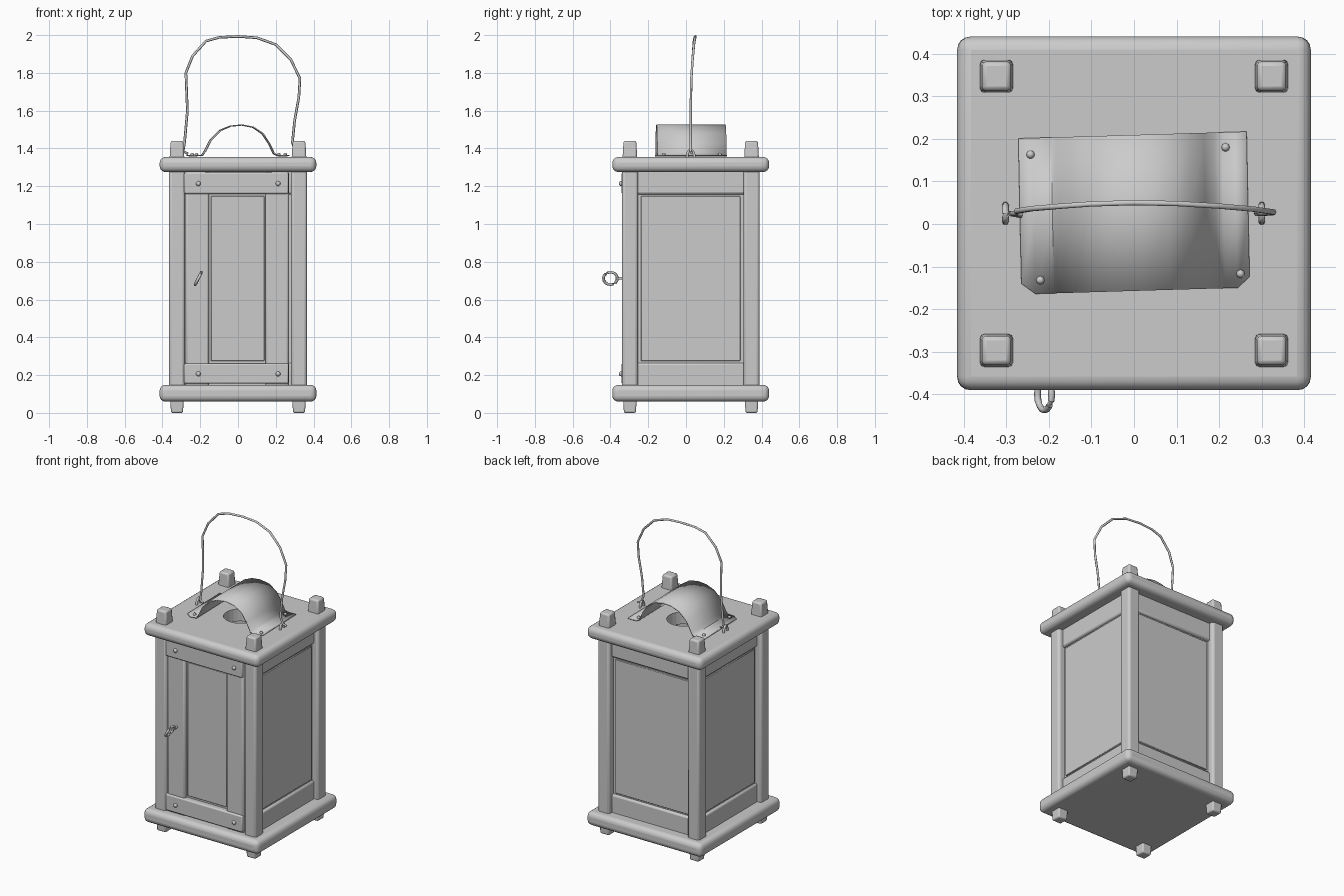
import bpy, bmesh, math
from mathutils import Vector, Matrix

if "Cube" in bpy.data.objects:
    bpy.data.objects.remove(bpy.data.objects["Cube"])

CY = 0.025          # centre of the lantern body in y
grey = bpy.data.materials.new("grey")
grey.diffuse_color = (0.6, 0.6, 0.6, 1)
grey.use_nodes = True
grey.node_tree.nodes["Principled BSDF"].inputs["Base Color"].default_value = grey.diffuse_color


def finish(name, bm, bevel=0, segments=2, smooth=True, angle=40):
    bmesh.ops.recalc_face_normals(bm, faces=bm.faces)
    me = bpy.data.meshes.new(name)
    bm.to_mesh(me)
    bm.free()
    ob = bpy.data.objects.new(name, me)
    bpy.context.collection.objects.link(ob)
    me.materials.append(grey)
    if bevel:
        m = ob.modifiers.new("rounding", 'BEVEL')
        m.width, m.segments = bevel, segments
        m.limit_method = 'ANGLE'
    if smooth:
        bpy.ops.object.select_all(action='DESELECT')
        ob.select_set(True)
        bpy.context.view_layer.objects.active = ob
        bpy.ops.object.shade_smooth_by_angle(angle=math.radians(angle))
    return ob


def box(name, x, y, z, bevel=0.01, segments=2, taper=None):
    """Box from (min, max) ranges; taper shrinks the (bottom, top) ends."""
    bm = bmesh.new()
    bmesh.ops.create_cube(bm, size=1)
    for v in bm.verts:
        s = 1
        if taper:
            s = taper[1] if v.co.z > 0 else taper[0]
        v.co = [(a + b) / 2 + c * k * (b - a) for (a, b), c, k in zip((x, y, z), v.co, (s, s, 1))]
    return finish(name, bm, bevel, segments)


def tube(name, points, radius, sides=6, closed=False):
    """Round wire swept along a list of points."""
    pts = [Vector(p) for p in points]
    n = len(pts)
    bm = bmesh.new()
    rings = []
    for i, p in enumerate(pts):
        a = pts[i - 1] if (i or closed) else p
        b = pts[(i + 1) % n] if (i < n - 1 or closed) else p
        t = (b - a).normalized()
        ref = Vector((0, 1, 0)) if abs(t.y) < 0.9 else Vector((0, 0, 1))
        u = t.cross(ref).normalized()
        w = t.cross(u)
        rings.append([bm.verts.new(p + radius * (math.cos(k * math.tau / sides) * u + math.sin(k * math.tau / sides) * w))
                      for k in range(sides)])
    for i in range(n if closed else n - 1):
        r, q = rings[i], rings[(i + 1) % n]
        for k in range(sides):
            j = (k + 1) % sides
            bm.faces.new((r[k], r[j], q[j], q[k]))
    if not closed:
        bm.faces.new(rings[0])
        bm.faces.new(rings[-1])
    return finish(name, bm, angle=70)


def stud(name, loc, radius=0.013):
    bm = bmesh.new()
    bmesh.ops.create_uvsphere(bm, u_segments=8, v_segments=6, radius=radius,
                              matrix=Matrix.Translation(loc))
    return finish(name, bm, angle=70)


# Base and roof boards with rounded rims
box("base_board", (-0.415, 0.415), (CY - 0.415, CY + 0.415), (0.06, 0.148), 0.03, 4)
roof = box("roof_board", (-0.415, 0.415), (CY - 0.415, CY + 0.415), (1.275, 1.355), 0.032, 4)

# Smoke hole through the roof
bm = bmesh.new()
bmesh.ops.create_cone(bm, cap_ends=True, segments=24, radius1=0.1, radius2=0.1, depth=0.4,
                      matrix=Matrix.Translation((0, CY, 1.32)))
cutter = finish("smoke_hole_cutter", bm, smooth=False)
cutter.hide_render = True
cutter.hide_viewport = True
cut = roof.modifiers.new("smoke_hole", 'BOOLEAN')
cut.operation, cut.object, cut.solver = 'DIFFERENCE', cutter, 'EXACT'

# Corner posts, with tapered ends sticking through both boards
for sx in (-1, 1):
    for sy in (-1, 1):
        px, py = 0.323 * sx, CY + 0.322 * sy
        h = 0.042
        box("corner_post", (px - h, px + h), (py - h, py + h), (0.12, 1.30), 0.015, 3)
        box("post_top", (px - 0.04, px + 0.04), (py - 0.04, py + 0.04), (1.33, 1.44), 0.01, 2, (1, 0.84))
        box("post_foot", (px - 0.037, px + 0.037), (py - 0.037, py + 0.037), (0.0, 0.10), 0.008, 2, (0.86, 1))

# Side and back walls: rails, thin stiles and panes
for name, angle in (("right", 90), ("back", 180), ("left", 270)):
    turn = Matrix.Translation((0, CY, 0)) @ Matrix.Rotation(math.radians(angle), 4, 'Z')
    parts = [
        box(name + "_lower_rail", (-0.29, 0.29), (-0.335, -0.29), (0.13, 0.265), 0.012),
        box(name + "_upper_rail", (-0.29, 0.29), (-0.335, -0.29), (1.157, 1.29), 0.012),
        box(name + "_pane", (-0.264, 0.264), (-0.328, -0.318), (0.275, 1.148), 0.003, 1),
        box(name + "_pane_backing", (-0.285, 0.285), (-0.32, -0.305), (0.25, 1.17), 0),
    ]
    for ob in parts:
        ob.matrix_world = turn

# Front door: stiles between rails, with a narrow pane
for n, z in (("lower", (0.155, 0.262)), ("upper", (1.16, 1.272))):
    box("door_%s_rail" % n, (-0.285, 0.268), (-0.342, -0.285), z, 0.008)
    for x in (-0.21, 0.212):
        stud("door_stud", (x, -0.343, sum(z) / 2 - 0.002))
box("door_left_stile", (-0.278, -0.153), (-0.33, -0.285), (0.14, 1.28), 0.012)
box("door_right_stile", (0.145, 0.27), (-0.33, -0.285), (0.14, 1.28), 0.012)
box("door_pane", (-0.144, 0.14), (-0.315, -0.305), (0.275, 1.148), 0.003, 1)
box("door_pane_backing", (-0.16, 0.155), (-0.307, -0.293), (0.25, 1.17), 0)

# Ring pull on the door
d = Vector((0.45, 0, 0.89))
c = Vector((-0.21, -0.40, 0.712))
tube("door_ring", [c + 0.037 * (math.cos(a) * d + math.sin(a) * Vector((0, 1, 0)))
                   for a in [k * math.tau / 16 for k in range(16)]], 0.008, closed=True)
tube("ring_staple", [(-0.21, -0.372, 0.712), (-0.21, -0.32, 0.712)], 0.008)

# Bent sheet heat shield over the smoke hole, slightly askew
profile = [(-0.268, 1.362), (-0.235, 1.361), (-0.19, 1.364), (-0.175, 1.385), (-0.145, 1.445),
           (-0.095, 1.495), (-0.04, 1.518), (0.02, 1.524), (0.08, 1.512), (0.13, 1.478),
           (0.165, 1.425), (0.19, 1.372), (0.21, 1.362), (0.24, 1.361), (0.268, 1.362)]
bm = bmesh.new()
last = len(profile) - 1
rows = []
for i, (x, z) in enumerate(profile):
    inset = 0.025 if i in (0, last) else 0      # rounded front corners
    skew = 0.03 * x
    rows.append([bm.verts.new((x + 0.012 * t, y + skew, z))
                 for y, t in ((-0.157 + inset, 0.3), (0.025, 0), (0.209, -0.3))])
for a, b in zip(rows, rows[1:]):
    for k in (0, 1):
        bm.faces.new((a[k], a[k + 1], b[k + 1], b[k]))
shield = finish("heat_shield", bm, angle=50)
solid = shield.modifiers.new("sheet", 'SOLIDIFY')
solid.thickness, solid.offset = 0.006, 0
for x, y in ((-0.243, 0.163), (0.215, 0.18), (-0.22, -0.132), (0.25, -0.117)):
    stud("shield_tack", (x, y, 1.367), 0.01)

# Wire carrying handle and its two staples
tube("wire_handle", [(-0.265, 0.02, 1.372), (-0.29, 0.025, 1.385), (-0.283, 0.025, 1.43),
                     (-0.268, 0.024, 1.60), (-0.276, 0.03, 1.80), (-0.24, 0.036, 1.89),
                     (-0.17, 0.042, 1.968), (-0.10, 0.047, 1.988), (0.0, 0.05, 1.993),
                     (0.10, 0.048, 1.986), (0.20, 0.042, 1.95), (0.28, 0.035, 1.87),
                     (0.328, 0.028, 1.77), (0.322, 0.026, 1.67), (0.30, 0.025, 1.55),
                     (0.288, 0.025, 1.43), (0.305, 0.025, 1.385), (0.33, 0.028, 1.378)], 0.007)
for x in (-0.302, 0.3):
    tube("handle_staple", [(x, 0.025 + 0.02 * math.cos(a), 1.35 + 0.042 * math.sin(a))
                           for a in [k * math.pi / 8 for k in range(9)]], 0.008)
